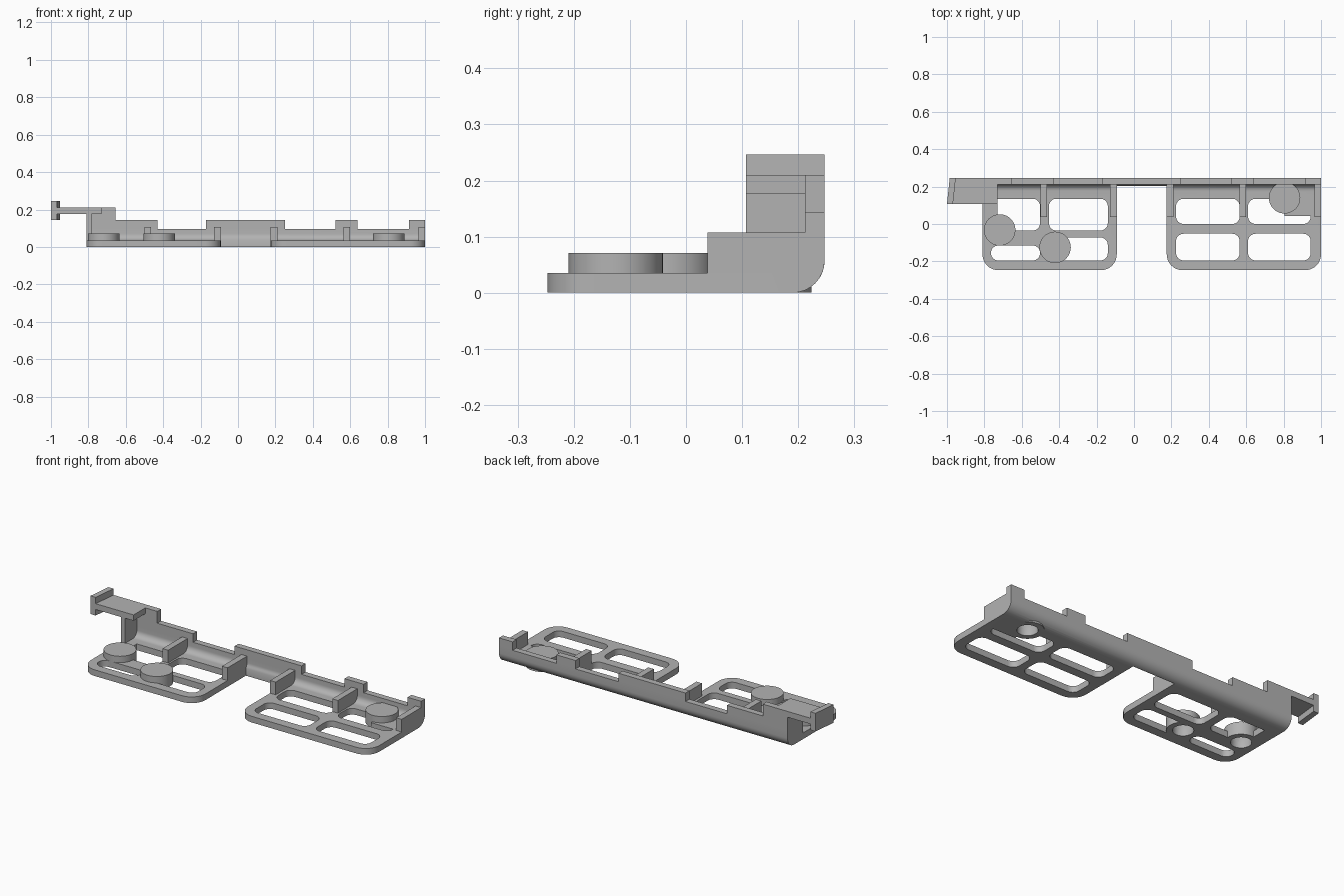
import bpy, bmesh, math

if "Cube" in bpy.data.objects:
    bpy.data.objects.remove(bpy.data.objects["Cube"], do_unlink=True)

grey = bpy.data.materials.new("plain grey")
grey.use_nodes = True
GREY = (0.45, 0.45, 0.45, 1)
grey.diffuse_color = GREY
grey.node_tree.nodes["Principled BSDF"].inputs["Base Color"].default_value = GREY

BACK, INNER, THICK = 0.247, 0.212, 0.035   # back wall faces and floor thickness


def prism(name, pts, a, b, axis="x"):
    """Extrude a closed outline: (y, z) points along x, or (x, y) points along z."""
    bm = bmesh.new()
    place = (lambda p: (a, p[0], p[1])) if axis == "x" else (lambda p: (p[0], p[1], a))
    face = bm.faces.new([bm.verts.new(place(p)) for p in pts])
    res = bmesh.ops.extrude_face_region(bm, geom=[face])
    move = (b - a, 0, 0) if axis == "x" else (0, 0, b - a)
    bmesh.ops.translate(bm, vec=move, verts=[g for g in res["geom"] if isinstance(g, bmesh.types.BMVert)])
    bmesh.ops.recalc_face_normals(bm, faces=bm.faces)
    me = bpy.data.meshes.new(name)
    bm.to_mesh(me)
    bm.free()
    me.materials.append(grey)
    ob = bpy.data.objects.new(name, me)
    bpy.context.collection.objects.link(ob)
    return ob


def box(name, x0, x1, y0, y1, z0, z1):
    return prism(name, [(x0, y0), (x1, y0), (x1, y1), (x0, y1)], z0, z1, "z")


def arc(cx, cy, r, a0, a1, n=8):
    return [(cx + r * math.cos(math.radians(a0 + (a1 - a0) * i / n)),
             cy + r * math.sin(math.radians(a0 + (a1 - a0) * i / n))) for i in range(n + 1)]


def slot(x0, x1, y0, y1, r=0.04):
    """Rounded rectangular cutter."""
    pts = (arc(x1 - r, y1 - r, r, 0, 90) + arc(x0 + r, y1 - r, r, 90, 180) +
           arc(x0 + r, y0 + r, r, 180, 270) + arc(x1 - r, y0 + r, r, 270, 360))
    return prism("slot_cutter", pts, -0.05, 0.1, "z")


def disc(x, y, r, z0, z1):
    return prism("boss_disc", arc(x, y, r, 0, 360, 40)[:-1], z0, z1, "z")


def bore(x, y):
    """Straight hole that flares towards the top of the boss."""
    ob = disc(x, y, 0.067, THICK, 0.071)
    for v in ob.data.vertices:
        if v.co.z < 0.05:
            v.co.x = x + (v.co.x - x) * 0.053 / 0.067
            v.co.y = y + (v.co.y - y) * 0.053 / 0.067
    return [ob, disc(x, y, 0.053, -0.05, THICK + 0.002)]


def boolean(ob, other, op):
    mod = ob.modifiers.new("cut", "BOOLEAN")
    mod.operation, mod.solver, mod.object = op, "EXACT", other
    bpy.context.view_layer.objects.active = ob
    bpy.ops.object.modifier_apply(modifier=mod.name)
    bpy.data.objects.remove(other, do_unlink=True)


def channel(front, top=0.095):
    """L section: floor, rounded outer corner, inner fillet, low wall."""
    ri = 0.035
    inner = [p for p in arc(INNER - ri, THICK + ri, ri, 0, -90) if p[0] > front]
    floor = 0.04 if front > 0.15 else THICK
    return ([(front, 0)] + arc(0.19, 0.057, 0.057, -90 if front < 0.19 else -78, 0) +
            [(BACK, top), (INNER, top)] + inner + [(front, floor)])


def tray(name, x0, x1, slots, bosses, pads=()):
    """Slotted floor plate with its stretch of wall and its screw bosses."""
    ob = prism(name, channel(-0.247), x0, x1)
    bm = bmesh.new()
    bm.from_mesh(ob.data)
    corners = [e for e in bm.edges if all(v.co.y < -0.24 for v in e.verts)
               and abs(e.verts[0].co.z - e.verts[1].co.z) > 0.01]
    bmesh.ops.bevel(bm, geom=corners, offset=0.085, segments=8, profile=0.5, affect="EDGES")
    bm.to_mesh(ob.data)
    bm.free()
    for s in slots:
        boolean(ob, slot(*s), "DIFFERENCE")
    for p in pads:
        boolean(ob, box("pad", *p, 0, THICK), "UNION")
    for x, y in bosses:
        boolean(ob, disc(x, y, 0.084, 0, 0.071), "UNION")
    for x, y in bosses:
        for cutter in bore(x, y):
            boolean(ob, cutter, "DIFFERENCE")
    return ob


# Floor trays
tray("right_tray", -0.81, -0.092,
     [(-0.765, -0.502, -0.035, 0.135), (-0.455, -0.14, -0.035, 0.135),
      (-0.765, -0.502, -0.195, -0.115), (-0.455, -0.14, -0.195, -0.072)],
     [(-0.718, -0.032), (-0.422, -0.125)],
     [(-0.79, -0.73, 0.0, 0.14)])
tray("left_tray", 0.175, 1.0,
     [(0.225, 0.565, 0.0, 0.135), (0.61, 0.945, 0.0, 0.135),
      (0.225, 0.565, -0.195, -0.052), (0.61, 0.945, -0.195, -0.052)],
     [(0.805, 0.14)],
     [(0.805, 0.96, 0.042, 0.145)])

# Wall bridging the gap between the trays
prism("bridge_wall", channel(0.202), -0.092, 0.175)

# Raised stretches of the back wall
for i, (x0, x1, top) in enumerate([(-0.81, -0.655, 0.21), (-0.655, -0.43, 0.143), (-0.17, 0.25, 0.143),
                                   (0.52, 0.64, 0.143), (0.915, 1.0, 0.143)]):
    box(f"wall_tooth_{i + 1}", x0, x1, INNER, BACK, 0.095, top)

# Ribs bracing floor and wall
for i, x in enumerate([-0.5, -0.127, 0.175, 0.565, 0.965]):
    box(f"rib_{i + 1}", x, x + 0.035, 0.038, 0.22, 0.03, 0.107)

# End wall carrying the side tab
prism("end_wall", [(0.107, 0.005)] + arc(0.19, 0.057, 0.056, -90, 0) + [(0.246, 0.18), (0.107, 0.18)],
      -0.81, -0.783)

# Side tab with its skewed end plate
prism("tab", [(-0.975, 0.107), (-0.73, 0.107), (-0.73, BACK), (-0.96, BACK)], 0.177, 0.21, "z")
prism("tab_end_plate", [(-1.0, 0.107), (-0.968, 0.107), (-0.953, BACK), (-0.985, BACK)], 0.143, 0.246, "z")

# Smooth curved surfaces, keep edges sharp
bpy.ops.object.select_all(action="DESELECT")
for ob in bpy.context.collection.objects:
    if ob.type == "MESH":
        ob.select_set(True)
        bpy.context.view_layer.objects.active = ob
bpy.ops.object.shade_smooth_by_angle(angle=math.radians(30))
